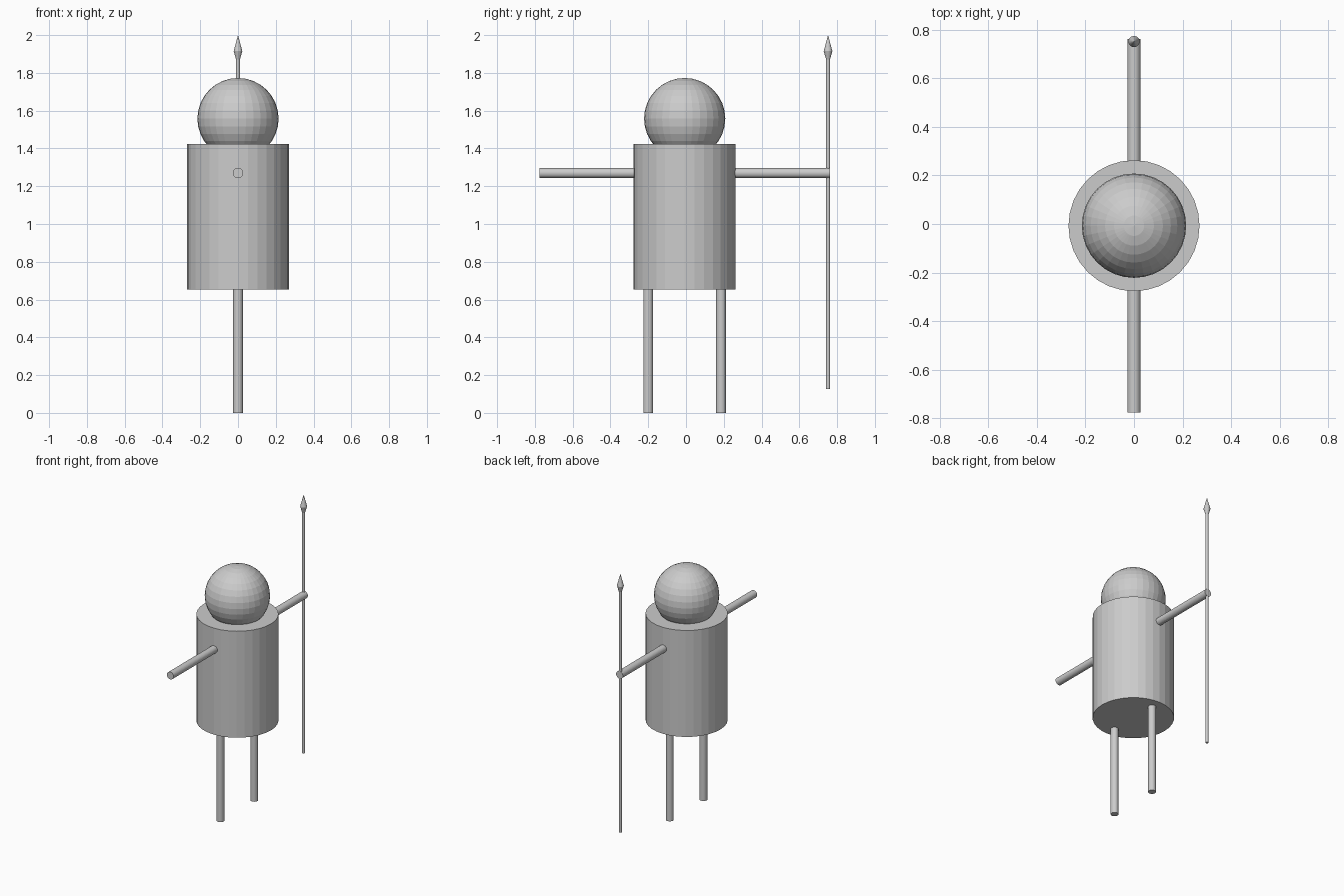
import bpy, bmesh
from math import pi
from mathutils import Matrix, Vector

if "Cube" in bpy.data.objects:
    bpy.data.objects.remove(bpy.data.objects["Cube"])

CY = -0.007          # figure's centre line in y


def finish(name, bm):
    mesh = bpy.data.meshes.new(name)
    bm.to_mesh(mesh)
    bm.free()
    obj = bpy.data.objects.new(name, mesh)
    bpy.context.collection.objects.link(obj)
    return obj


def rod(name, start, end, radius, sides=32):
    """Flat-shaded capped cylinder between two points."""
    a, b = Vector(start), Vector(end)
    rot = (b - a).to_track_quat('Z', 'Y').to_matrix().to_4x4()
    bm = bmesh.new()
    bmesh.ops.create_cone(bm, cap_ends=True, segments=sides,
                          radius1=radius, radius2=radius, depth=(b - a).length,
                          matrix=Matrix.Translation((a + b) / 2) @ rot)
    return finish(name, bm)


def lathe(name, profile, location, sides=32):
    """Spin an (r, z) profile about a vertical axis."""
    bm = bmesh.new()
    verts = [bm.verts.new((r, 0, z)) for r, z in profile]
    edges = [bm.edges.new(pair) for pair in zip(verts, verts[1:])]
    bmesh.ops.spin(bm, geom=verts + edges, axis=(0, 0, 1), cent=(0, 0, 0),
                   angle=2 * pi, steps=sides, use_duplicate=False)
    bmesh.ops.remove_doubles(bm, verts=bm.verts, dist=1e-5)
    bmesh.ops.recalc_face_normals(bm, faces=bm.faces)
    obj = finish(name, bm)
    obj.location = location
    return obj


# Body
rod("body", (0, CY, 0.652), (0, CY, 1.424), 0.27)

# Head, partly sunk into the body
bm = bmesh.new()
bmesh.ops.create_uvsphere(bm, u_segments=32, v_segments=16, radius=0.215)
finish("head", bm).location = (0, CY, 1.558)

# Arms and legs
for side, s in (("left", 1), ("right", -1)):
    rod(side + "_arm", (0, CY + s * 0.24, 1.27), (0, CY + s * 0.769, 1.27), 0.027)
    rod(side + "_leg", (0, CY + s * 0.193, 0), (0, CY + s * 0.193, 0.67), 0.026)

# Spear held at the end of one arm
SY = 0.752
rod("spear_shaft", (0, SY, 0.127), (0, SY, 1.88), 0.0105)
lathe("spear_tip", [(0, 1.872), (0.0105, 1.872), (0.023, 1.915), (0, 2.0)], (0, SY, 0))
